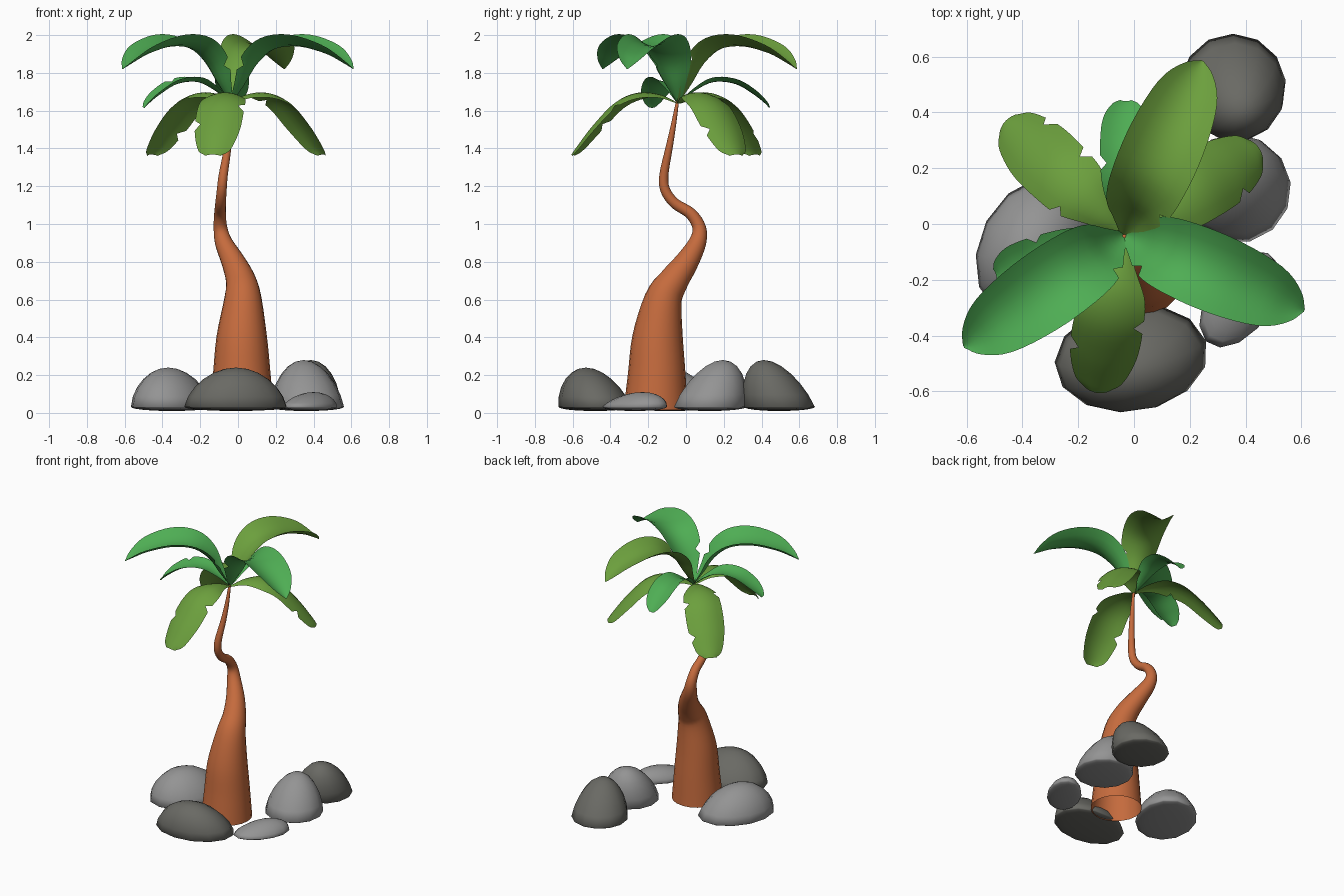
import bpy, bmesh, math
from mathutils import Vector, Matrix

cube = bpy.data.objects.get("Cube")
if cube:
    bpy.data.objects.remove(cube, do_unlink=True)


def material(name, r, g, b):
    m = bpy.data.materials.new(name)
    m.use_nodes = True
    m.diffuse_color = (r, g, b, 1)
    m.node_tree.nodes["Principled BSDF"].inputs["Base Color"].default_value = (r, g, b, 1)
    return m


BARK = material("bark_orange", 0.56, 0.147, 0.047)
GREEN = material("leaf_green", 0.077, 0.42, 0.088)
OLIVE = material("leaf_olive", 0.15, 0.35, 0.047)
LIGHT = material("stone_light", 0.295, 0.295, 0.295)
DARK = material("stone_dark", 0.143, 0.143, 0.128)


def finish(name, bm, mat):
    mesh = bpy.data.meshes.new(name)
    for f in bm.faces:
        f.smooth = True
    bm.to_mesh(mesh)
    bm.free()
    mesh.materials.append(mat)
    ob = bpy.data.objects.new(name, mesh)
    bpy.context.collection.objects.link(ob)


def spline(points, count):
    """Smooth samples through control points of any size."""
    pts = [Vector(p) for p in points]
    pts = [pts[0] * 2 - pts[1]] + pts + [pts[-1] * 2 - pts[-2]]
    out = []
    for i in range(count + 1):
        u = i / count * (len(pts) - 3)
        k = min(int(u), len(pts) - 4)
        t = u - k
        a, b, c, d = pts[k:k + 4]
        out.append((b * 2 + (c - a) * t + (a * 2 - b * 5 + c * 4 - d) * t * t
                    + (b * 3 - a - c * 3 + d) * t ** 3) / 2)
    return out


# Trunk: open tapering tube along a bent path, each point is x, y, z, radius
PATH = [(.02, -.16, .015, .17), (.02, -.155, .2, .153), (.02, -.15, .4, .134),
        (.026, -.12, .6, .1), (.015, -.065, .7, .08), (-.025, .005, .8, .063),
        (-.075, .06, .9, .047), (-.093, .07, .98, .036), (-.095, .025, 1.055, .031),
        (-.092, -.06, 1.11, .028), (-.086, -.11, 1.18, .026), (-.078, -.117, 1.26, .024),
        (-.055, -.09, 1.4, .019), (-.042, -.067, 1.52, .014), (-.035, -.045, 1.65, .008)]
SIDES = 20
bm = bmesh.new()
samples = spline(PATH, 56)
rings = []
for i, s in enumerate(samples):
    ahead = samples[min(i + 1, len(samples) - 1)].xyz
    behind = samples[max(i - 1, 0)].xyz
    tangent = (ahead - behind).normalized() if i else Vector((0, 0, 1))
    across = Vector((0, 1, 0)).cross(tangent).normalized()
    up = tangent.cross(across)
    rings.append([bm.verts.new(s.xyz + s.w * (across * math.cos(a) + up * math.sin(a)))
                  for a in (math.tau * k / SIDES for k in range(SIDES))])
for lo, hi in zip(rings, rings[1:]):
    for k in range(SIDES):
        n = (k + 1) % SIDES
        bm.faces.new((lo[k], lo[n], hi[n], hi[k]))
bm.faces.new(rings[-1])
finish("trunk", bm, BARK)

# Fronds: arched sheets, each profile point is distance out, height, half width
UPPER = [(0, 0, .012), (.07, .1, .065), (.14, .21, .115), (.24, .285, .138),
         (.38, .3, .14), (.54, .26, .115), (.64, .21, .06), (.69, .18, .004)]
MIDDLE = [(0, 0, .01), (.1, .07, .05), (.2, .112, .082), (.32, .1, .09),
          (.42, .045, .082), (.48, 0, .052), (.505, -.025, .02)]
LOWER = [(0, 0, .012), (.1, .045, .055), (.22, .055, .112), (.34, .005, .125),
         (.46, -.115, .122), (.55, -.23, .088), (.58, -.272, .04)]
CROWN = Vector((-.035, -.04, 1.64))
STATIONS = 28


def frond(name, profile, cup, tip, mat, tears):
    """cup lifts the edges; tears holds (side, station) notches in the edge."""
    out = Vector((tip[0] - CROWN.x, tip[1] - CROWN.y, 0))
    stretch = out.length / profile[-1][0]
    out.normalize()
    side = Vector((-out.y, out.x, 0))
    bm = bmesh.new()
    rows = []
    pts = spline(profile, STATIONS)
    for i, p in enumerate(pts):
        d = pts[min(i + 1, STATIONS)] - pts[max(i - 1, 0)]
        normal = (Vector((0, 0, d.x)) - out * d.y).normalized()
        rib = CROWN + out * p.x * stretch + Vector((0, 0, p.y))
        row = []
        for s in (-1, -.66, -.33, 0, .33, .66, 1):
            e = s * .74 if (s, i) in tears else s
            row.append(bm.verts.new(rib + side * e * p.z + normal * cup * e * e * p.z))
        rows.append(row)
    for a, b in zip(rows, rows[1:]):
        for k in range(len(a) - 1):
            bm.faces.new((a[k], b[k], b[k + 1], a[k + 1]))
    finish(name, bm, mat)


frond("upper_frond_left", UPPER, .45, (.61, -.31), GREEN, [(-1, 7)])
frond("upper_frond_right", UPPER, .45, (-.61, -.44), GREEN, [(1, 7)])
frond("upper_frond_back", UPPER, .45, (.245, .585), OLIVE, [(-1, 8)])
frond("middle_frond_right", MIDDLE, .3, (-.495, -.18), GREEN, [(-1, 14)])
frond("middle_frond_back", MIDDLE, .3, (-.03, .44), GREEN, [(1, 12)])
frond("lower_frond_front", LOWER, -.3, (-.135, -.605), OLIVE, [(1, 14), (-1, 18)])
frond("lower_frond_left", LOWER, -.3, (.45, .27), OLIVE, [(1, 12), (-1, 19)])
frond("lower_frond_right", LOWER, -.3, (-.46, .37), OLIVE, [(-1, 13), (-1, 20), (1, 10)])


# Stones: pointed domes with a shallow underside and an off-centre peak
def stone(name, center, radii, height, turn, lean, mat):
    bm = bmesh.new()
    bmesh.ops.create_uvsphere(bm, u_segments=13, v_segments=12, radius=1)
    spin = Matrix.Rotation(math.radians(turn), 3, "Z")
    rim = .032
    for v in bm.verts:
        z = v.co.z
        flat = spin @ Vector((v.co.x * radii[0], v.co.y * radii[1], 0))
        lift = z * .022
        if z > 0:
            flat = flat * (1 - .15 * z) + Vector((lean[0], lean[1], 0)) * z
            lift = z * (height - rim)
        v.co = flat + Vector((center[0], center[1], rim + lift))
    finish(name, bm, mat)


stone("front_stone", (-.01, -.48), (.276, .193), .24, 8, (0, -.05), DARK)
stone("back_stone", (.355, .492), (.19, .19), .28, 0, (.03, -.08), DARK)
stone("left_stone", (.367, .125), (.196, .194), .28, 0, (-.02, .07), LIGHT)
stone("small_stone", (.38, -.27), (.195, .115), .11, 55, (.02, .04), LIGHT)
stone("right_stone", (-.35, -.085), (.268, .203), .24, 62, (-.02, -.02), LIGHT)
